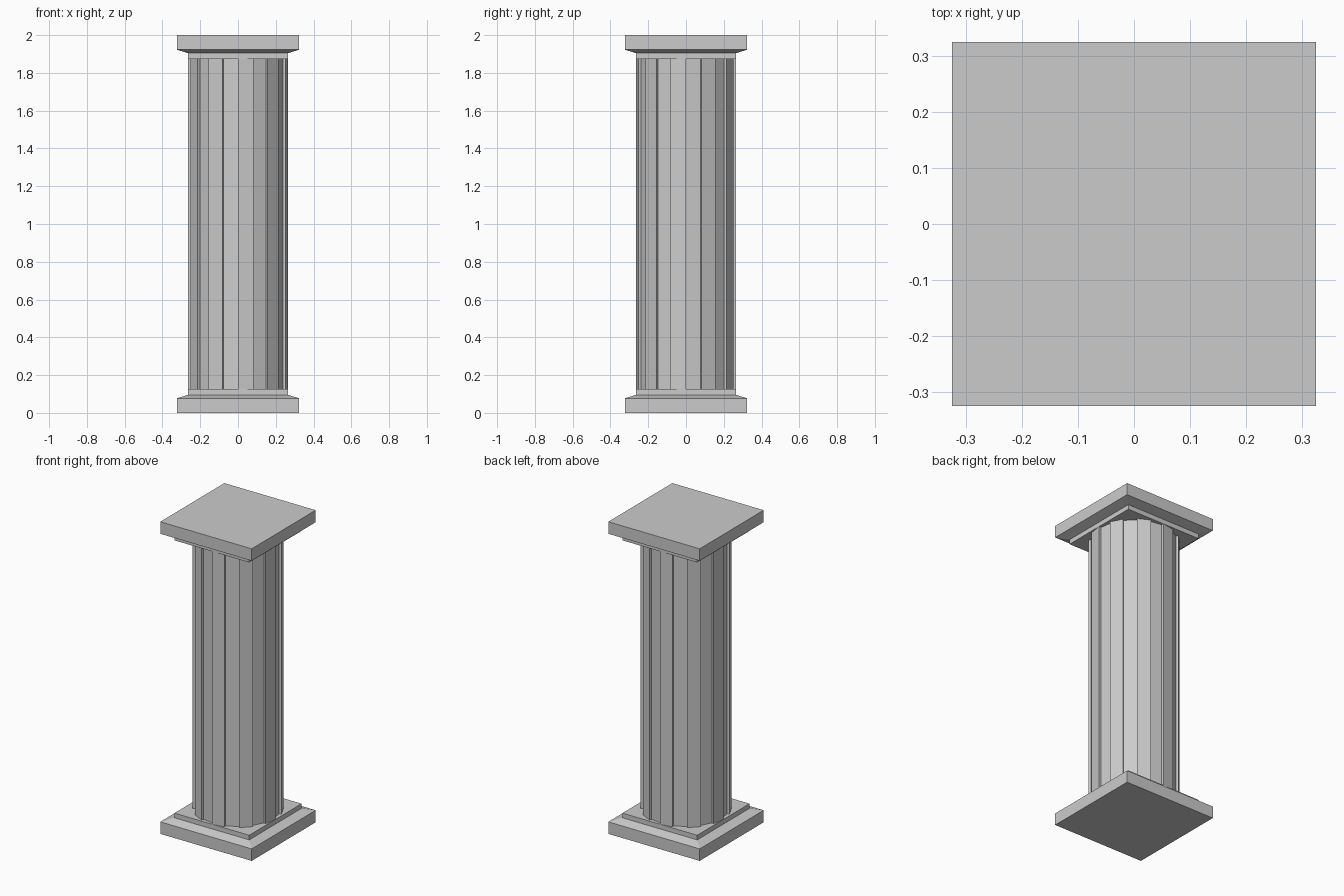
import bpy, bmesh
from math import sin, cos, radians

if "Cube" in bpy.data.objects:
    bpy.data.objects.remove(bpy.data.objects["Cube"], do_unlink=True)

# Pale stone
stone = bpy.data.materials.new("pale_stone")
stone.use_nodes = True
colour = (0.6, 0.6, 0.6, 1)
stone.diffuse_color = colour
stone.node_tree.nodes["Principled BSDF"].inputs["Base Color"].default_value = colour


def loft(name, rings):
    """Skin a stack of matching rings and cap both ends."""
    bm = bmesh.new()
    loops = [[bm.verts.new(p) for p in ring] for ring in rings]
    n = len(loops[0])
    for low, high in zip(loops, loops[1:]):
        for i in range(n):
            j = (i + 1) % n
            bm.faces.new((low[i], low[j], high[j], high[i]))
    bm.faces.new(loops[0])
    bm.faces.new(loops[-1])
    bmesh.ops.recalc_face_normals(bm, faces=bm.faces)
    mesh = bpy.data.meshes.new(name)
    bm.to_mesh(mesh)
    bm.free()
    mesh.materials.append(stone)
    obj = bpy.data.objects.new(name, mesh)
    bpy.context.collection.objects.link(obj)
    return obj


def square(half, z):
    return [(half * x, half * y, z) for x, y in ((-1, -1), (1, -1), (1, 1), (-1, 1))]


# Square base and capital: slab, sloped shoulder, narrow block
SLAB, NECK, HEIGHT = 0.324, 0.265, 2.0
profile = [(SLAB, 0), (SLAB, 0.077), (NECK, 0.096), (NECK, 0.126)]
loft("base", [square(half, z) for half, z in profile])
loft("capital", [square(half, HEIGHT - z) for half, z in profile])


# Shaft with alternating raised and recessed flat panels
def shaft_ring(z, panels=20, outer=0.265, inner=0.25):
    ring = []
    step = 360 / panels
    for k in range(panels):
        r = inner if k % 2 else outer
        for a in (k * step, (k + 1) * step):
            ring.append((r * sin(radians(a)), -r * cos(radians(a)), z))
    return ring


loft("shaft", [shaft_ring(0.126), shaft_ring(HEIGHT - 0.126)])
